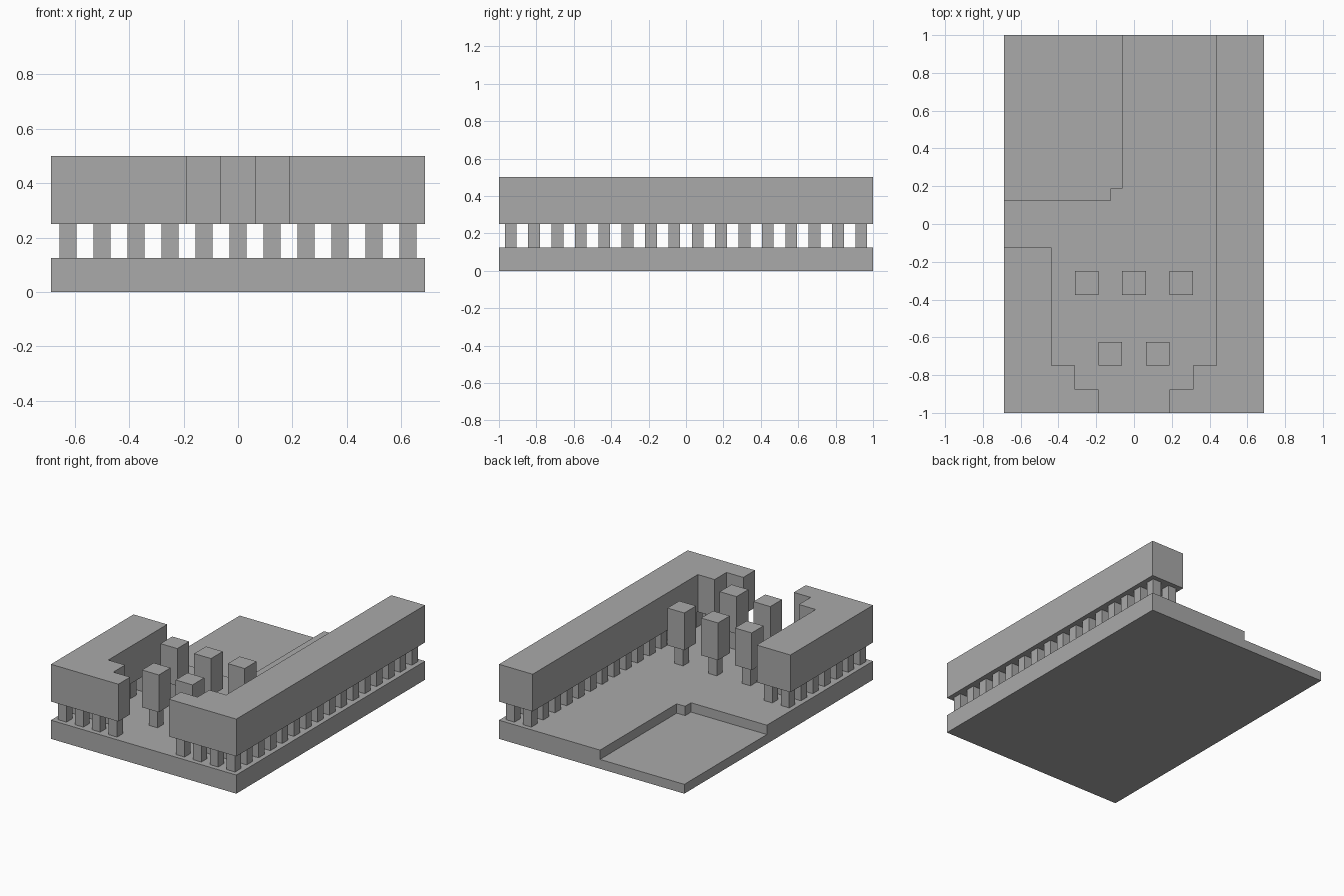
import bpy, bmesh

if "Cube" in bpy.data.objects:
    bpy.data.objects.remove(bpy.data.objects["Cube"])

CELL = 0.125                       # layout grid; 11 cells wide, 16 cells deep
X0, Y0 = -5.5 * CELL, -8 * CELL    # front corner of the grid
FLOOR, BLOCK_Z, TOP = CELL, 2 * CELL, 4 * CELL

stone = bpy.data.materials.new("Plain grey")
stone.use_nodes = True
GREY = (0.4, 0.4, 0.4, 1)
stone.diffuse_color = GREY
stone.node_tree.nodes["Principled BSDF"].inputs["Base Color"].default_value = GREY


def add_prism(bm, outline, z0, z1):
    """Extrude an outline given in grid cells between two heights."""
    face = bm.faces.new([bm.verts.new((X0 + i * CELL, Y0 + j * CELL, z0)) for i, j in outline])
    new = bmesh.ops.extrude_face_region(bm, geom=[face], use_keep_orig=True)["geom"]
    verts = [v for v in new if isinstance(v, bmesh.types.BMVert)]
    bmesh.ops.translate(bm, verts=verts, vec=(0, 0, z1 - z0))


def rect(i0, j0, i1, j1):
    return [(i0, j0), (i1, j0), (i1, j1), (i0, j1)]


def finish(bm, name):
    bmesh.ops.recalc_face_normals(bm, faces=bm.faces)
    mesh = bpy.data.meshes.new(name)
    bm.to_mesh(mesh)
    bm.free()
    mesh.materials.append(stone)
    obj = bpy.data.objects.new(name, mesh)
    bpy.context.collection.objects.link(obj)
    return obj


def prism(name, outline, z0, z1):
    bm = bmesh.new()
    add_prism(bm, outline, z0, z1)
    return finish(bm, name)


def pegs(name, cells):
    """Half-cell square pegs centred in the given cells."""
    bm = bmesh.new()
    for i, j in cells:
        add_prism(bm, rect(i + 0.25, j + 0.25, i + 0.75, j + 0.75), FLOOR, BLOCK_Z)
    return finish(bm, name)


def wall(name, outline, spans):
    """Raised wall on pegs; spans are cell rectangles under it."""
    prism(name, outline, BLOCK_Z, TOP)
    pegs(name + "_pegs", [(i, j) for i0, j0, i1, j1 in spans
                          for i in range(i0, i1) for j in range(j0, j1)])


# Base slab with a sunken back corner
base = prism("base", rect(0, 0, 11, 16), 0, FLOOR)
cutter = prism("recess_cutter",
               [(-1, 9), (4.5, 9), (4.5, 9.5), (5, 9.5), (5, 17), (-1, 17)],
               FLOOR / 2, FLOOR * 2)
cutter.hide_render = True
cut = base.modifiers.new("recess", "BOOLEAN")
cut.operation, cut.solver, cut.object = "DIFFERENCE", "EXACT", cutter
bpy.context.view_layer.objects.active = base
bpy.ops.object.modifier_apply(modifier=cut.name)
bpy.data.objects.remove(cutter)

# Short and long walls, both stepped towards the front opening
wall("short_wall",
     [(0, 0), (4, 0), (4, 1), (3, 1), (3, 2), (2, 2), (2, 7), (0, 7)],
     [(0, 0, 2, 7), (2, 0, 3, 2), (3, 0, 4, 1)])
wall("long_wall",
     [(7, 0), (11, 0), (11, 16), (9, 16), (9, 2), (8, 2), (8, 1), (7, 1)],
     [(9, 0, 11, 16), (8, 0, 9, 2), (7, 0, 8, 1)])

# Free-standing pillars: two in front, three behind
for n, (i, j) in enumerate([(4, 2), (6, 2), (3, 5), (5, 5), (7, 5)], 1):
    prism(f"pillar_{n}", rect(i, j, i + 1, j + 1), BLOCK_Z, TOP)
    pegs(f"pillar_{n}_peg", [(i, j)])
